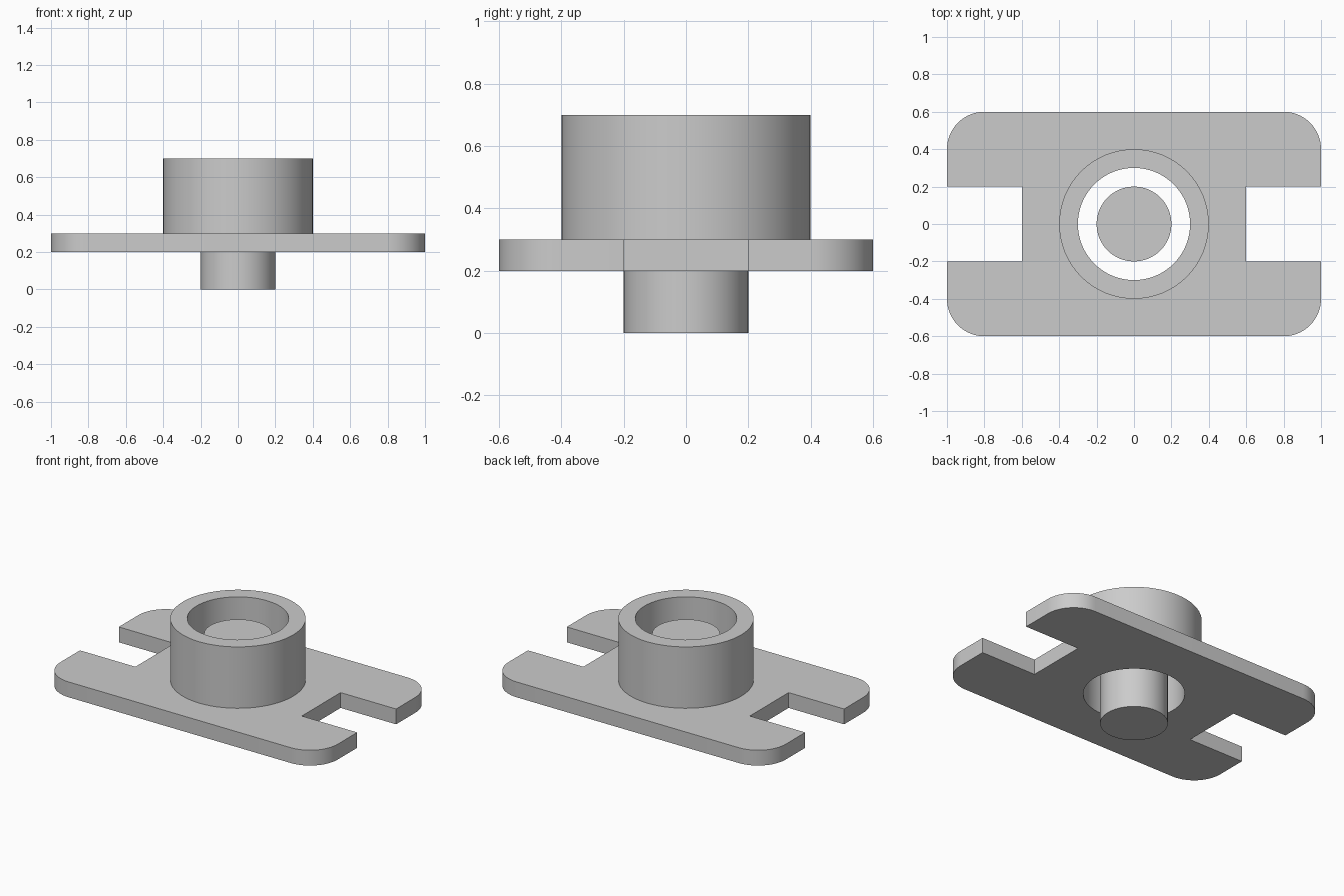
import bpy
import bmesh
from math import cos, sin, pi, tau

cube = bpy.data.objects.get("Cube")
if cube:
    bpy.data.objects.remove(cube)

SEGMENTS = 64
PLATE_BOTTOM, PLATE_TOP, COLLAR_TOP = 0.2, 0.3, 0.7
BORE, COLLAR = 0.3, 0.4

grey = bpy.data.materials.new("grey")
grey.use_nodes = True
colour = (0.6, 0.6, 0.6, 1)
grey.diffuse_color = colour
grey.node_tree.nodes["Principled BSDF"].inputs["Base Color"].default_value = colour


def circle_points(radius):
    return [(radius * cos(tau * i / SEGMENTS), radius * sin(tau * i / SEGMENTS))
            for i in range(SEGMENTS)]


def plate_outline(half_x=1.0, half_y=0.6, corner=0.2, slot_x=0.6, slot_y=0.2):
    """Rounded rectangle with a square slot in each end, counter-clockwise."""
    steps = SEGMENTS // 4
    quarter = [(slot_x, slot_y), (half_x, slot_y)]
    for i in range(steps + 1):
        a = pi / 2 * i / steps
        quarter.append((half_x - corner + corner * cos(a),
                        half_y - corner + corner * sin(a)))
    half = quarter + [(-x, y) for x, y in reversed(quarter)]
    return half + [(-x, -y) for x, y in half]


def add_loop(bm, points, z):
    verts = [bm.verts.new((x, y, z)) for x, y in points]
    return [bm.edges.new((v, verts[i - 1])) for i, v in enumerate(verts)]


def finish(bm, name):
    bmesh.ops.recalc_face_normals(bm, faces=bm.faces)
    mesh = bpy.data.meshes.new(name)
    bm.to_mesh(mesh)
    bm.free()
    mesh.materials.append(grey)
    obj = bpy.data.objects.new(name, mesh)
    bpy.context.collection.objects.link(obj)
    bpy.ops.object.select_all(action='DESELECT')
    obj.select_set(True)
    bpy.context.view_layer.objects.active = obj
    bpy.ops.object.shade_smooth_by_angle()
    return obj


# Slotted plate and hollow collar as one solid, bored right through
bm = bmesh.new()
outer_low = add_loop(bm, plate_outline(), PLATE_BOTTOM)
outer_high = add_loop(bm, plate_outline(), PLATE_TOP)
collar_low = add_loop(bm, circle_points(COLLAR), PLATE_TOP)
collar_high = add_loop(bm, circle_points(COLLAR), COLLAR_TOP)
bore_high = add_loop(bm, circle_points(BORE), COLLAR_TOP)
bore_low = add_loop(bm, circle_points(BORE), PLATE_BOTTOM)
for a, b in ((outer_low, outer_high), (collar_low, collar_high),
             (collar_high, bore_high), (bore_high, bore_low)):
    bmesh.ops.bridge_loops(bm, edges=a + b)
for a, b in ((outer_high, collar_low), (outer_low, bore_low)):
    bmesh.ops.triangle_fill(bm, edges=a + b, use_beauty=True)
finish(bm, "flange_plate_and_collar")

# Free-standing centre pin
bm = bmesh.new()
pin_height = 0.6
bmesh.ops.create_cone(bm, cap_ends=True, segments=SEGMENTS,
                      radius1=0.2, radius2=0.2, depth=pin_height)
bmesh.ops.translate(bm, verts=bm.verts, vec=(0, 0, pin_height / 2))
finish(bm, "centre_pin")
